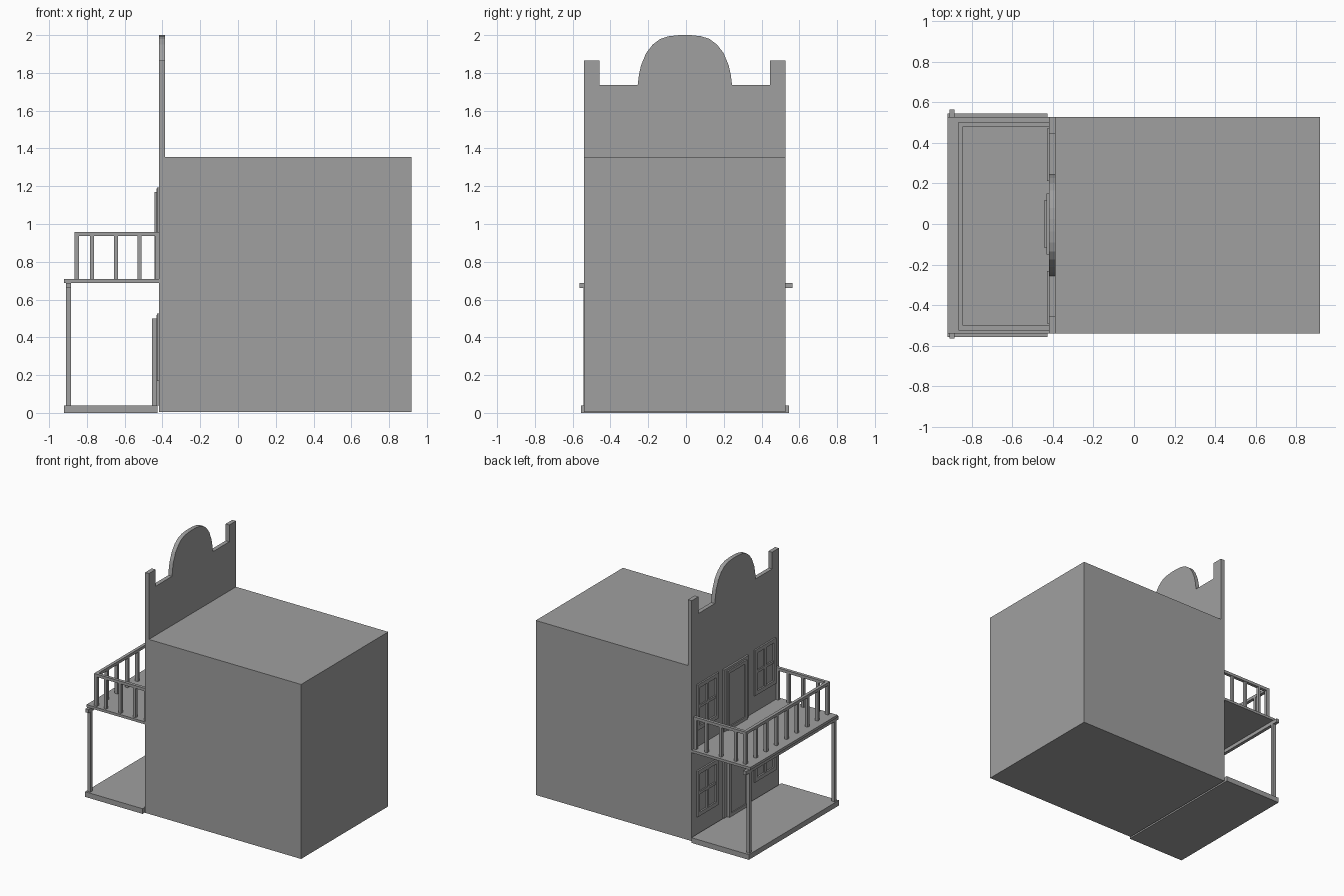
import bpy
import bmesh
import math

if "Cube" in bpy.data.objects:
    bpy.data.objects.remove(bpy.data.objects["Cube"], do_unlink=True)

# One plain grey for the whole building
grey = bpy.data.materials.new("plain_grey")
grey.use_nodes = True
colour = (0.35, 0.35, 0.35, 1)
grey.diffuse_color = colour
grey.node_tree.nodes["Principled BSDF"].inputs["Base Color"].default_value = colour

MID = -0.006            # centre line of the building in y
HALF = 0.533            # half width of the building
WALL = -0.418           # outer face of the facade


def finish(name, bm):
    bmesh.ops.recalc_face_normals(bm, faces=bm.faces)
    mesh = bpy.data.meshes.new(name)
    bm.to_mesh(mesh)
    bm.free()
    mesh.materials.append(grey)
    obj = bpy.data.objects.new(name, mesh)
    bpy.context.collection.objects.link(obj)
    return obj


def add_box(bm, x, y, z):
    verts = bmesh.ops.create_cube(bm, size=1)["verts"]
    for v in verts:
        for i, (lo, hi) in enumerate((x, y, z)):
            v.co[i] = lo + (v.co[i] + 0.5) * (hi - lo)


def boxes(name, *parts):
    bm = bmesh.new()
    for part in parts:
        add_box(bm, *part)
    return finish(name, bm)


def ring(x, y, z, w):
    """Four bars of width w around a rectangle on the facade."""
    (y0, y1), (z0, z1) = y, z
    return [(x, (y0, y0 + w), z), (x, (y1 - w, y1), z),
            (x, (y0 + w, y1 - w), (z0, z0 + w)),
            (x, (y0 + w, y1 - w), (z1 - w, z1))]


# Main block
SIDES = (MID - HALF, MID + HALF)
boxes("main_block", ((-0.386, 0.918), SIDES, (0.004, 1.355)))

# Facade with corner stubs and a rounded gable
half = [(HALF, 0.004), (HALF, 1.865), (0.451, 1.865), (0.451, 1.735),
        (0.25, 1.735), (0.243, 1.79), (0.232, 1.84), (0.205, 1.905),
        (0.17, 1.95), (0.13, 1.98), (0.085, 1.994), (0.03, 2.0)]
outline = half + [(-y, z) for y, z in reversed(half)]
bm = bmesh.new()
face = bm.faces.new([bm.verts.new((WALL, MID + y, z)) for y, z in outline])
extruded = bmesh.ops.extrude_face_region(bm, geom=[face])["geom"]
moved = [v for v in extruded if isinstance(v, bmesh.types.BMVert)]
bmesh.ops.translate(bm, verts=moved, vec=(-0.386 - WALL, 0, 0))
if not face.is_valid or len(bm.faces) < len(outline) + 2:
    bm.faces.new([v for v in bm.verts if v not in moved])
finish("facade", bm)

# Porch, balcony floor, cross beam and posts
boxes("porch_floor", ((-0.92, -0.427), (MID - 0.551, MID + 0.551), (0, 0.04)))
boxes("balcony_floor", ((-0.92, WALL), SIDES, (0.688, 0.708)))
boxes("balcony_beam", ((-0.91, -0.885), (-0.564, 0.564), (0.66, 0.688)))
for name, y in (("right_post", -0.53), ("left_post", 0.513)):
    boxes(name, ((-0.91, -0.885), (y - 0.0125, y + 0.0125), (0.04, 0.66)))

# Balcony railing
OUT, R0, R1 = -0.866, -0.524, 0.504
T = 0.024
RAIL = (0.936, 0.958)
boxes("hand_rail",
      ((OUT, OUT + T), (R0, R1), RAIL),
      ((OUT + T, WALL), (R0, R0 + T), RAIL),
      ((OUT + T, WALL), (R1 - T, R1), RAIL))
UP = (0.708, 0.936)
posts = []
for i in range(9):
    y = R0 + T / 2 + i * (R1 - R0 - T) / 8
    w = 0.012 if i in (0, 8) else 0.0105
    posts.append(((OUT, OUT + T), (y - w, y + w), UP))
for x in (-0.773, -0.646, -0.522, -0.43):
    for y in (R0 + T / 2, R1 - T / 2):
        posts.append(((x - 0.0105, x + 0.0105), (y - 0.0105, y + 0.0105), UP))
boxes("balusters", *posts)

# Doors: surround, raised frame and panel, on each floor
for name, floor, top, front in (("lower", 0.04, 0.5, -0.455),
                                ("upper", 0.708, 1.17, -0.443)):
    outer = ring((-0.432, WALL), (-0.15, 0.15), (floor, top + 0.018), 0.033)
    boxes(name + "_door_surround", *outer)
    boxes(name + "_door_frame", *ring((front, WALL), (-0.117, 0.117), (floor, top), 0.025))
    boxes(name + "_door_panel", ((front + 0.008, WALL), (-0.092, 0.092), (floor, top - 0.025)))

# Windows: frame with a cross of glazing bars
for floor, z in (("lower", (0.17, 0.525)), ("upper", (0.84, 1.193))):
    for side, y in (("right", (-0.49, -0.232)), ("left", (0.212, 0.47))):
        x = (-0.43, WALL)
        ym, zm = sum(y) / 2, sum(z) / 2
        bars = [((-0.428, WALL), (ym - 0.01, ym + 0.01), (z[0] + 0.03, z[1] - 0.03)),
                ((-0.428, WALL), (y[0] + 0.03, y[1] - 0.03), (zm - 0.01, zm + 0.01))]
        boxes(f"{floor}_{side}_window", *ring(x, y, z, 0.03), *bars)
